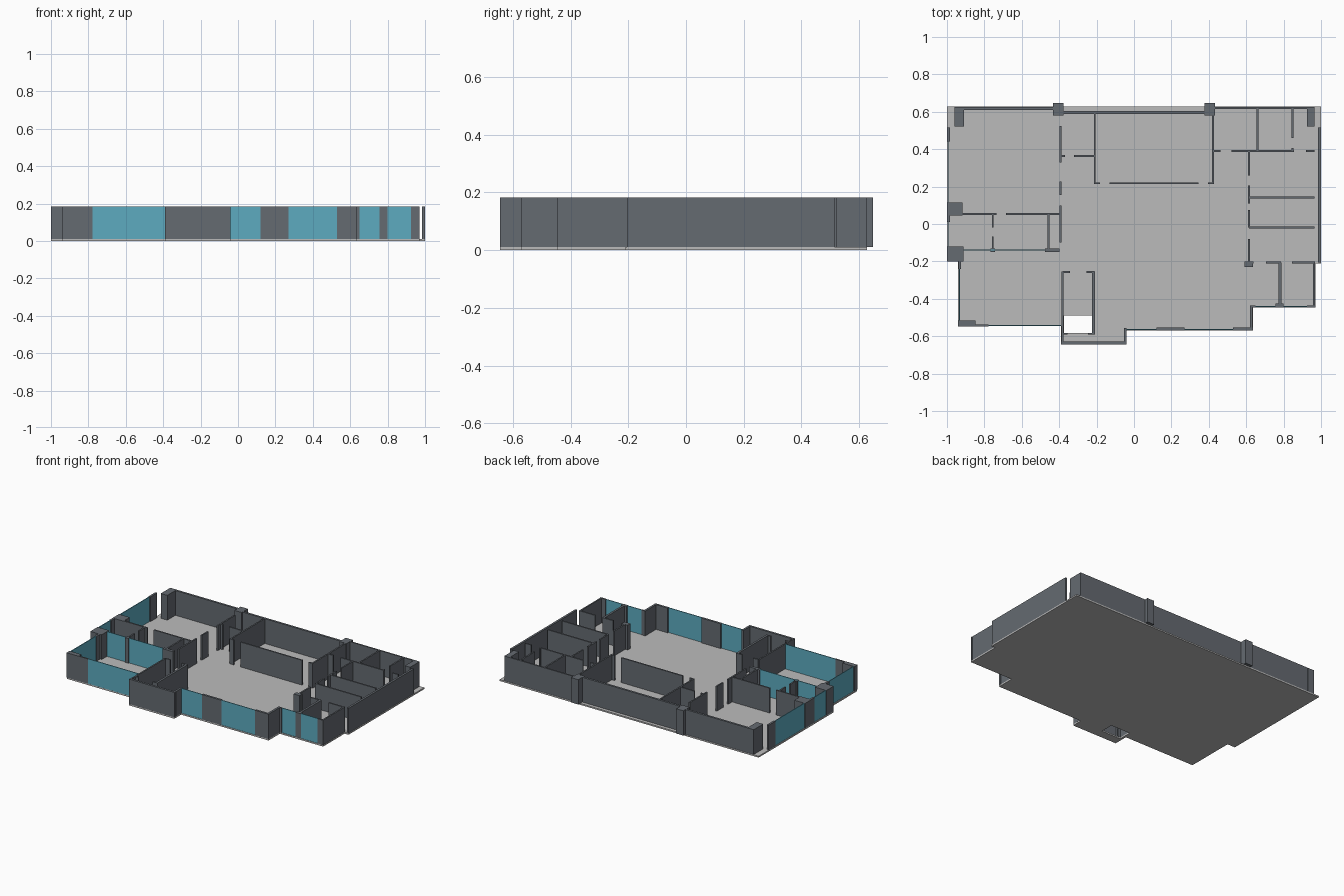
import bpy
import bmesh
from mathutils import Vector

cube = bpy.data.objects.get("Cube")
if cube:
    bpy.data.objects.remove(cube, do_unlink=True)

FLOOR_TOP = 0.01
WALL_TOP = 0.183
PARTITION = 0.01
OUTER = 0.015
PANE = 0.005


def make_material(name, red, green, blue):
    mat = bpy.data.materials.new(name)
    mat.use_nodes = True
    color = (red, green, blue, 1)
    mat.diffuse_color = color
    mat.node_tree.nodes["Principled BSDF"].inputs["Base Color"].default_value = color
    return mat


wall_grey = make_material("wall_grey", 0.13, 0.145, 0.165)
floor_grey = make_material("floor_grey", 0.5, 0.5, 0.5)
glass_blue = make_material("glass_blue", 0.11, 0.41, 0.53)


def finish(name, bm, mat):
    bmesh.ops.recalc_face_normals(bm, faces=bm.faces[:])
    mesh = bpy.data.meshes.new(name)
    bm.to_mesh(mesh)
    bm.free()
    mesh.materials.append(mat)
    obj = bpy.data.objects.new(name, mesh)
    bpy.context.scene.collection.objects.link(obj)
    return obj


def add_box(bm, xs, ys):
    """Add one full-height block over a plan rectangle."""
    low = Vector((min(xs), min(ys), FLOOR_TOP))
    high = Vector((max(xs), max(ys), WALL_TOP))
    size, middle = high - low, (high + low) / 2
    for vert in bmesh.ops.create_cube(bm, size=1)["verts"]:
        vert.co = Vector(a * b for a, b in zip(vert.co, size)) + middle


def pillar(name, xs, ys):
    bm = bmesh.new()
    add_box(bm, xs, ys)
    return finish(name, bm, wall_grey)


def run_x(name, y, *spans, thick=PARTITION, mat=wall_grey):
    """Wall along x at a given y; gaps between spans are doorways."""
    bm = bmesh.new()
    for span in spans:
        add_box(bm, span, (y - thick / 2, y + thick / 2))
    return finish(name, bm, mat)


def run_y(name, x, *spans, thick=PARTITION, mat=wall_grey):
    """Wall along y at a given x; gaps between spans are doorways."""
    bm = bmesh.new()
    for span in spans:
        add_box(bm, (x - thick / 2, x + thick / 2), span)
    return finish(name, bm, mat)


def glass_x(name, y, *spans):
    return run_x(name, y, *spans, thick=PANE, mat=glass_blue)


def glass_y(name, x, *spans):
    return run_y(name, x, *spans, thick=PANE, mat=glass_blue)


# Floor slab with the shaft opening
outline = [(-1, 0.627), (1, 0.627), (1, -0.21), (0.97, -0.21), (0.97, -0.447),
           (0.635, -0.447), (0.635, -0.57), (-0.04, -0.57), (-0.04, -0.645),
           (-0.39, -0.645), (-0.39, -0.545), (-0.94, -0.545), (-0.94, -0.2), (-1, -0.2)]
opening = [(-0.375, -0.49), (-0.225, -0.49), (-0.225, -0.583), (-0.375, -0.583)]
bm = bmesh.new()
edges = []
for loop in (outline, opening):
    verts = [bm.verts.new((x, y, 0)) for x, y in loop]
    edges += [bm.edges.new((v, verts[i - 1])) for i, v in enumerate(verts)]
bmesh.ops.triangle_fill(bm, edges=edges, use_beauty=True, normal=(0, 0, 1))
slab = bmesh.ops.extrude_face_region(bm, geom=bm.faces[:])["geom"]
for item in slab:
    if isinstance(item, bmesh.types.BMVert):
        item.co.z = FLOOR_TOP
finish("floor_slab", bm, floor_grey)

# Back facade
pillar("back_corner_pillar_right", (-0.96, -0.91), (0.52, 0.625))
pillar("back_corner_pillar_left", (0.925, 0.965), (0.52, 0.625))
pillar("back_pillar_right", (-0.433, -0.378), (0.58, 0.648))
pillar("back_pillar_left", (0.378, 0.433), (0.58, 0.648))
run_x("back_wall_right", 0.617, (-0.91, -0.43), thick=OUTER)
run_x("back_wall_middle", 0.596, (-0.38, 0.38), thick=OUTER)
run_x("back_wall_left", 0.62, (0.43, 0.925), thick=PARTITION)

# Side facades
run_y("left_side_wall", 0.991, (-0.205, 0.515), thick=OUTER)
run_y("right_side_wall", -0.992, (0.44, 0.515), (0.01, 0.05), thick=OUTER)
pillar("right_side_pillar_back", (-1, -0.917), (0.045, 0.115))
pillar("right_side_pillar_front", (-1, -0.912), (-0.2, -0.12))
glass_y("right_side_windows", -0.993, (0.115, 0.44), (-0.12, 0.01))

# Glazed front corner room
run_y("corner_room_side_wall", -0.932, (-0.24, -0.2), thick=OUTER)
pillar("corner_room_pillar", (-0.94, -0.848), (-0.548, -0.515))
run_x("corner_room_front_wall", -0.542, (-0.85, -0.777))
glass_y("corner_room_side_window", -0.932, (-0.515, -0.24))
glass_x("corner_room_front_window", -0.542, (-0.777, -0.39))
glass_x("corner_room_inner_glass", -0.14, (-0.912, -0.475))

# Service core around the shaft
run_x("core_front_wall", -0.637, (-0.39, -0.04), thick=OUTER)
run_y("core_outer_wall", -0.047, (-0.63, -0.555), thick=OUTER)
run_y("core_right_wall", -0.383, (-0.63, -0.255), thick=PARTITION)
run_y("core_left_wall", -0.217, (-0.59, -0.255), thick=OUTER)
run_x("core_back_door_wall", -0.256, (-0.38, -0.342), (-0.255, -0.21))
run_x("core_front_door_wall", -0.587, (-0.38, -0.355), (-0.245, -0.22))

# Front facade
run_x("front_wall", -0.562, (0.12, 0.27), (0.53, 0.635), thick=OUTER)
glass_x("front_windows", -0.565, (-0.04, 0.12), (0.27, 0.53))
run_y("front_return_wall", 0.627, (-0.555, -0.445), thick=OUTER)
run_x("small_rooms_front_wall", -0.441, (0.62, 0.65), (0.925, 0.97))
pillar("small_rooms_pillar", (0.757, 0.798), (-0.446, -0.425))
glass_x("small_rooms_windows", -0.441, (0.65, 0.757), (0.798, 0.925))

# Small rooms at the front left
run_y("small_rooms_divider", 0.781, (-0.425, -0.205), thick=OUTER)
run_y("small_rooms_side_wall", 0.963, (-0.44, -0.2))
run_x("small_rooms_door_wall", -0.206, (0.63, 0.64), (0.705, 0.787), (0.845, 0.967))
pillar("corridor_pillar", (0.59, 0.635), (-0.23, -0.2))

# Office row along the left side
run_y("corridor_wall", 0.614, (0.26, 0.39), (0.11, 0.205), (-0.02, 0.075), (-0.2, -0.08))
run_x("office_back_wall", 0.39, (0.42, 0.463), (0.52, 0.855), (0.92, 0.965))
for label, y in (("back", 0.142), ("front", -0.018)):
    run_x("office_divider_" + label, y, (0.614, 0.965))
run_y("back_office_divider", 0.66, (0.39, 0.615))
run_y("back_office_door_wall", 0.848, (0.46, 0.615), (0.39, 0.405))

# Large hall in the middle of the back
for label, x in (("right", -0.21), ("left", 0.422)):
    run_y("hall_wall_" + label, x, (0.213, 0.59))
run_x("hall_front_wall", 0.218, (-0.21, -0.182), (-0.13, 0.345), (0.395, 0.427))

# Closets beside the hall
run_y("closet_wall", -0.392, (0.33, 0.525), (0.155, 0.227), (-0.1, 0.1))
run_x("closet_divider", 0.363, (-0.392, -0.37), (-0.322, -0.21))

# Pair of rooms on the right side
run_x("pair_back_wall", 0.053, (-0.917, -0.735), (-0.685, -0.392))
run_y("pair_divider", -0.755, (-0.018, 0.053), (-0.14, -0.067))
run_y("pair_end_wall", -0.457, (-0.14, 0.053))
pillar("pair_divider_pillar", (-0.767, -0.742), (-0.15, -0.13))
pillar("pair_end_pillar", (-0.477, -0.397), (-0.15, -0.13))
